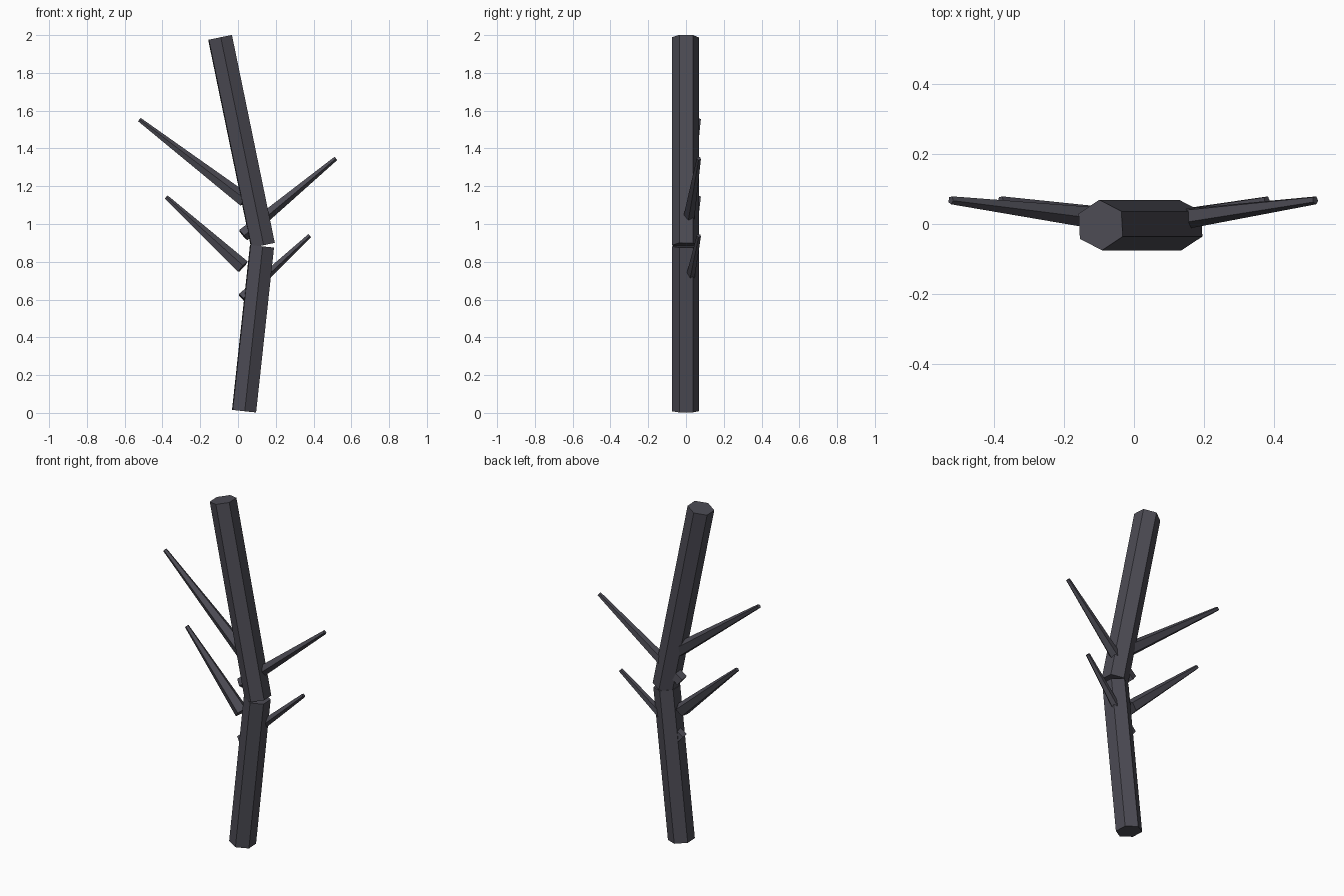
import bpy, bmesh, math
from mathutils import Vector, Matrix

if "Cube" in bpy.data.objects:
    bpy.data.objects.remove(bpy.data.objects["Cube"])

bark = bpy.data.materials.new("dark_bark")
bark.diffuse_color = (0.072, 0.070, 0.088, 1)
bark.use_nodes = True
bark.node_tree.nodes["Principled BSDF"].inputs["Base Color"].default_value = bark.diffuse_color


def limb(name, start, end, r1, r2, sides, turn):
    """Flat-shaded tapered prism running from start to end."""
    a, b = Vector(start), Vector(end)
    axis = (b - a).normalized()
    front = Vector((0, -1, 0))
    front = (front - axis * front.dot(axis)).normalized()
    side = front.cross(axis)
    frame = Matrix((front, axis.cross(front), axis)).transposed().to_4x4()
    bm = bmesh.new()
    bmesh.ops.create_cone(bm, cap_ends=True, segments=sides, radius1=r1,
                          radius2=r2, depth=(b - a).length)
    # turn places a corner relative to the front (-y) direction
    place = (Matrix.Translation((a + b) / 2) @ frame
             @ Matrix.Rotation(math.radians(turn - 90), 4, 'Z'))
    bm.transform(place)
    bmesh.ops.recalc_face_normals(bm, faces=bm.faces)
    mesh = bpy.data.meshes.new(name)
    bm.to_mesh(mesh)
    bm.free()
    mesh.materials.append(bark)
    bpy.context.collection.objects.link(bpy.data.objects.new(name, mesh))


# trunk: two hexagonal logs meeting at a kink
limb("lower_trunk", (0.032, -0.003, 0.009), (0.127, -0.003, 0.882), 0.072, 0.072, 6, 3)
limb("upper_trunk", (-0.095, -0.003, 1.988), (0.132, -0.003, 0.887), 0.072, 0.072, 6, -3)

# branches: base, tip, base radius
branches = {
    "upper_left_branch": ((0.035, 0.0, 1.125), (-0.522, 0.068, 1.552), 0.040),
    "lower_left_branch": ((0.025, 0.0, 0.772), (-0.380, 0.068, 1.142), 0.040),
    "upper_right_branch": ((0.026, 0.0, 0.942), (0.517, 0.068, 1.347), 0.037),
    "lower_right_branch": ((0.022, 0.0, 0.608), (0.379, 0.068, 0.938), 0.031),
}
for name, (base, tip, r) in branches.items():
    limb(name, base, tip, r, 0.012, 5, 10)
